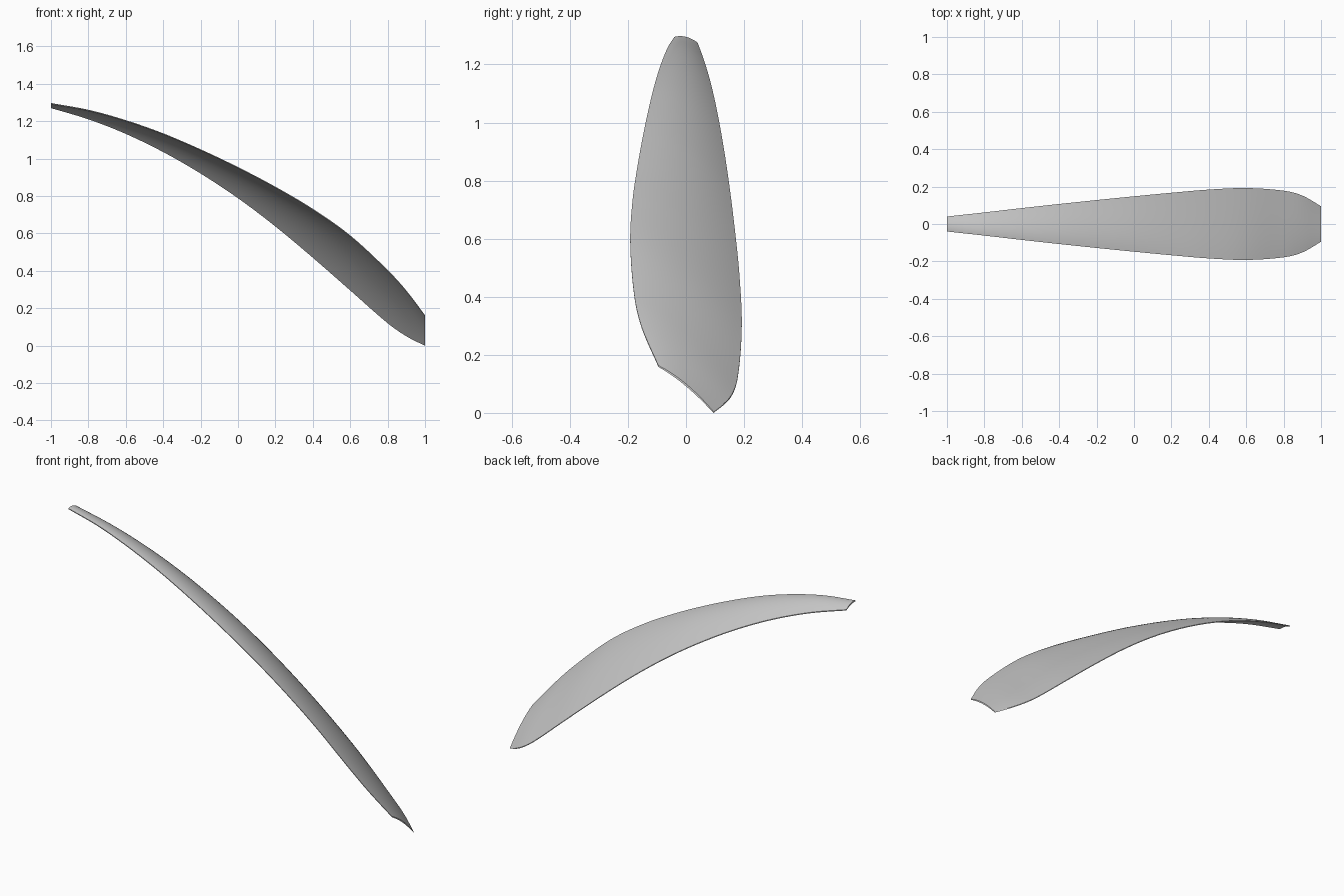
import bpy
import bmesh

default = bpy.data.objects.get("Cube")
if default:
    bpy.data.objects.remove(default, do_unlink=True)

# Stations along the blade: x, half width, upper edge height, lower edge height
STATIONS = [
    (-1.0, 0.04, 1.295, 1.275), (-0.8, 0.062, 1.26, 1.215),
    (-0.6, 0.085, 1.205, 1.137), (-0.4, 0.107, 1.135, 1.04),
    (-0.2, 0.128, 1.05, 0.925), (0.0, 0.148, 0.955, 0.793),
    (0.2, 0.167, 0.85, 0.642), (0.4, 0.184, 0.732, 0.475),
    (0.6, 0.192, 0.59, 0.3), (0.8, 0.178, 0.405, 0.125),
    (0.9, 0.152, 0.295, 0.055), (1.0, 0.095, 0.163, 0.004),
]
STEPS = 6        # subdivisions between stations
ACROSS = 16      # subdivisions across the blade
THICKNESS = 0.008


def smooth_stations(points, steps):
    """Pass a smooth curve through the stations."""
    n = len(points)
    result = []
    for i in range(n - 1):
        a, b, c, d = (points[max(0, min(n - 1, i + k))] for k in (-1, 0, 1, 2))
        span = c[0] - b[0]
        for s in range(steps):
            u = s / steps
            row = [b[0] + span * u]
            for k in (1, 2, 3):
                m0 = (c[k] - a[k]) / (c[0] - a[0]) * span
                m1 = (d[k] - b[k]) / (d[0] - b[0]) * span
                row.append((2*u**3 - 3*u**2 + 1) * b[k] + (u**3 - 2*u**2 + u) * m0
                           + (3*u**2 - 2*u**3) * c[k] + (u**3 - u**2) * m1)
            result.append(row)
    result.append(list(points[-1]))
    return result


def section(bm, x, half, high, low):
    """Closed arched cross-section: top surface, then underside back again."""
    arch = half * (0.25 - 0.08 * max(0, x))
    ts = [2 * j / ACROSS - 1 for j in range(ACROSS + 1)]
    ring = []
    for side, order in ((0, ts), (1, ts[::-1])):
        for t in order:
            z = (high + low) / 2 - t * (high - low) / 2 + arch * (1 - t * t)
            # the blade thins a little towards both edges
            drop = side * THICKNESS * (1 - 0.4 * t * t)
            ring.append(bm.verts.new((x, t * half, max(0, z - drop))))
    return ring


# Twisted, cambered blade
bm = bmesh.new()
rings = [section(bm, *row) for row in smooth_stations(STATIONS, STEPS)]
count = len(rings[0])
for r0, r1 in zip(rings, rings[1:]):
    for j in range(count):
        k = (j + 1) % count
        bm.faces.new((r0[j], r1[j], r1[k], r0[k]))
# End caps as quad strips
for ring in (rings[0], rings[-1]):
    for j in range(ACROSS):
        bm.faces.new((ring[j], ring[j + 1], ring[count - 2 - j], ring[count - 1 - j]))
bmesh.ops.recalc_face_normals(bm, faces=bm.faces)
mesh = bpy.data.meshes.new("blade")
bm.to_mesh(mesh)
bm.free()

blade = bpy.data.objects.new("blade", mesh)
bpy.context.collection.objects.link(blade)

# Plain grey finish
grey = bpy.data.materials.new("light grey")
grey.use_nodes = True
colour = (0.6, 0.6, 0.6, 1)
grey.diffuse_color = colour
grey.node_tree.nodes["Principled BSDF"].inputs["Base Color"].default_value = colour
mesh.materials.append(grey)

bpy.context.view_layer.objects.active = blade
blade.select_set(True)
bpy.ops.object.shade_smooth_by_angle()
